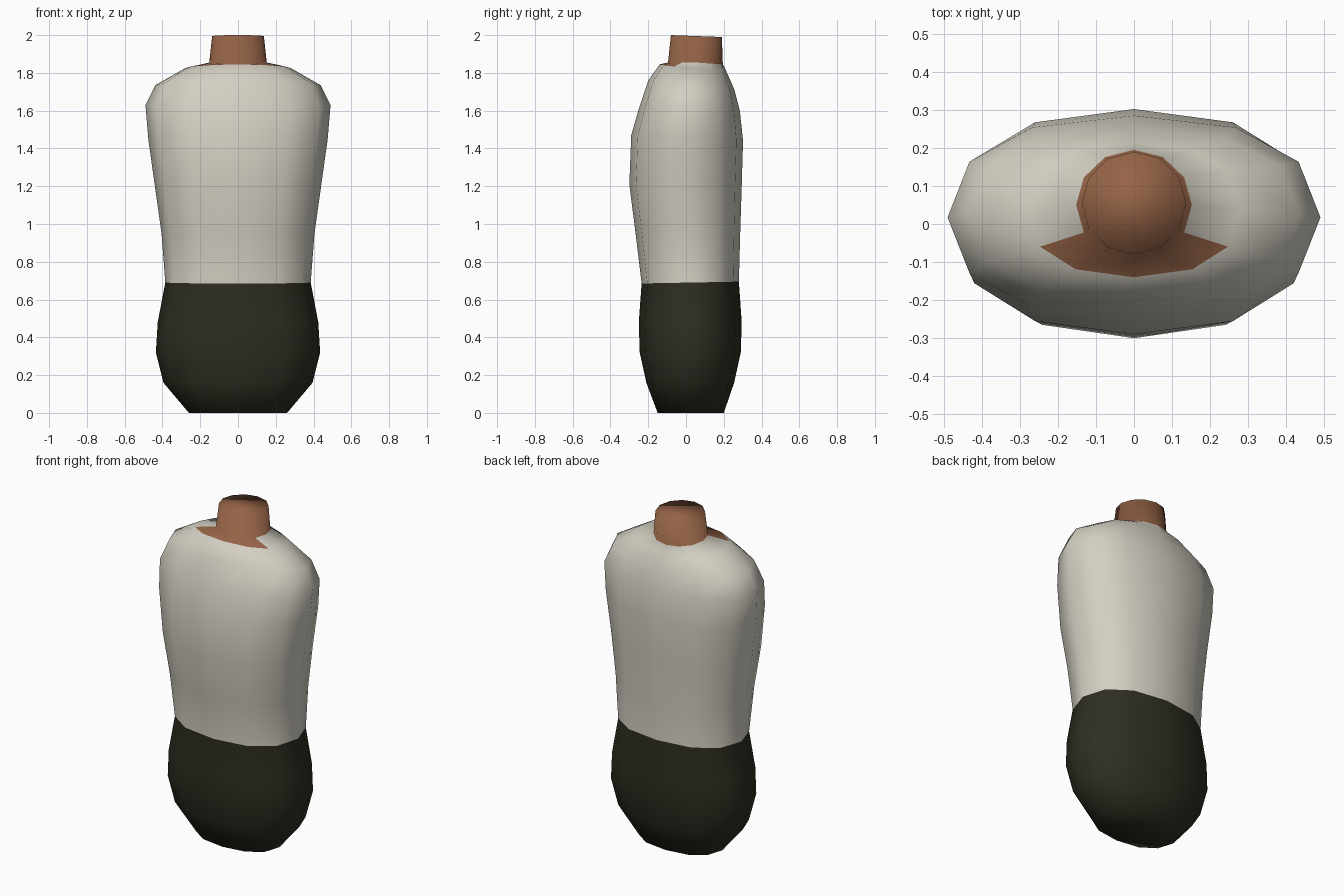
import bpy, bmesh, math

if "Cube" in bpy.data.objects:
    bpy.data.objects.remove(bpy.data.objects["Cube"])


def material(name, rgb):
    m = bpy.data.materials.new(name)
    m.diffuse_color = (*rgb, 1)
    m.use_nodes = True
    m.node_tree.nodes["Principled BSDF"].inputs["Base Color"].default_value = m.diffuse_color
    return m


mats = [material("dark olive cloth", (0.027, 0.027, 0.016)),
        material("off white cloth", (0.65, 0.62, 0.54)),
        material("brown skin", (0.30, 0.125, 0.062))]
TROUSERS, SHIRT, SKIN = range(3)

# Cross-sections: z at the side, half width, front y, back y, z shift at front, z shift at back
RINGS = [
    (0.00, 0.26, -0.15, 0.20, 0, 0),
    (0.16, 0.395, -0.21, 0.255, 0, 0),
    (0.32, 0.435, -0.245, 0.29, 0, 0),
    (0.48, 0.425, -0.25, 0.295, 0, 0),
    (0.69, 0.385, -0.235, 0.28, -0.005, 0.005),   # waist
    (0.95, 0.405, -0.267, 0.287, 0, 0),
    (1.20, 0.44, -0.30, 0.295, 0.01, 0),
    (1.45, 0.475, -0.29, 0.302, 0.02, -0.01),
    (1.63, 0.49, -0.25, 0.285, -0.02, -0.03),
    (1.735, 0.437, -0.20, 0.255, 0.025, -0.02),
    (1.825, 0.28, -0.14, 0.215, 0.02, -0.02),     # neckline
    (1.855, 0.152, -0.095, 0.195, 0.0, -0.01),    # neck base
    (1.995, 0.137, -0.08, 0.19, 0.005, -0.005),   # neck top
]
NECKLINE = 10
N = 12


def section(z, w, front, back, dzf, dzb, round_neck):
    """Twelve points, starting at the front centre; the body is a little fuller than an ellipse."""
    p = 1.0 if round_neck else 0.87
    c, h = (front + back) / 2, (back - front) / 2
    pts = []
    for i in range(N):
        a = 2 * math.pi * i / N
        s, k = math.sin(a), -math.cos(a)
        x = math.copysign(abs(s) ** p, s) * w if abs(s) > 1e-6 else 0
        y = c + (math.copysign(abs(k) ** p, k) * h if abs(k) > 1e-6 else 0)
        pts.append((x, y, z + (dzf * -k if k < 0 else dzb * k)))
    return pts


# Torso: one loft from the hips to the neck
bm = bmesh.new()
loops = [[bm.verts.new(p) for p in section(*r, i > NECKLINE)] for i, r in enumerate(RINGS)]
for j in range(len(loops) - 1):
    for i in range(N):
        k = (i + 1) % N
        f = bm.faces.new((loops[j][i], loops[j][k], loops[j + 1][k], loops[j + 1][i]))
        open_collar = j == NECKLINE and i in (0, 1, N - 2, N - 1)
        f.material_index = (TROUSERS if j < 4 else
                            SKIN if j > NECKLINE or open_collar else SHIRT)
bm.faces.new(loops[0][::-1]).material_index = TROUSERS
bm.faces.new(loops[-1]).material_index = SKIN
bmesh.ops.recalc_face_normals(bm, faces=bm.faces)
for f in bm.faces:
    f.smooth = True

mesh = bpy.data.meshes.new("torso")
bm.to_mesh(mesh)
bm.free()
for m in mats:
    mesh.materials.append(m)
bpy.context.collection.objects.link(bpy.data.objects.new("torso", mesh))
